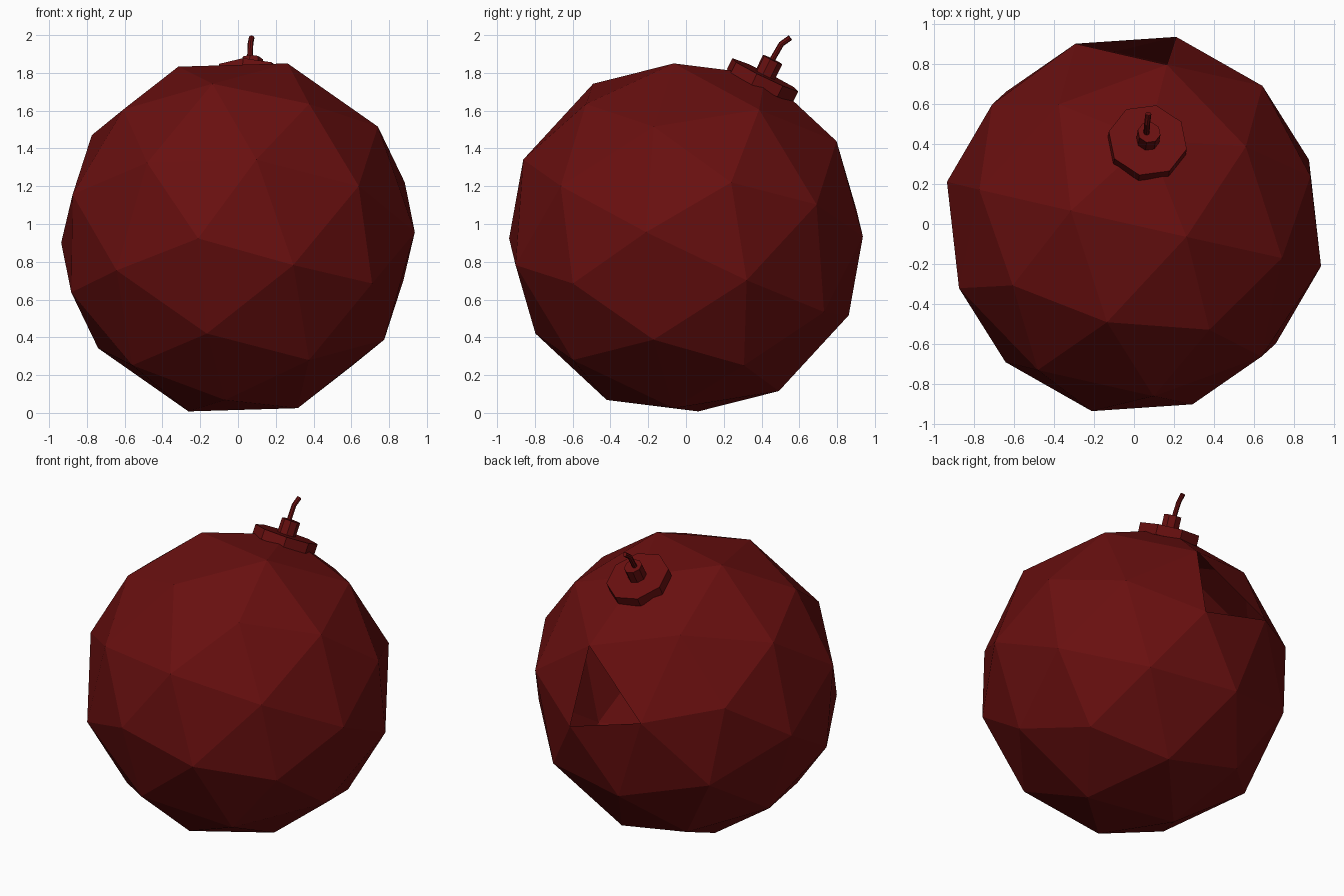
import bpy, bmesh, math
from mathutils import Matrix, Vector

if "Cube" in bpy.data.objects:
    bpy.data.objects.remove(bpy.data.objects["Cube"])

red = bpy.data.materials.new("dark_red")
red.diffuse_color = (0.14, 0.0048, 0.0048, 1)
red.use_nodes = True
red.node_tree.nodes["Principled BSDF"].inputs["Base Color"].default_value = red.diffuse_color

# Tilted frame: local z runs through the cap, local x towards the back
centre = Vector((0, 0, 0.929))
axis = Vector((0.071, 0.431, 0.884)).normalized()
back = Vector((0.22, 0.975, 0.0))
side = (back - axis * back.dot(axis)).normalized()
frame = Matrix((side, axis.cross(side), axis)).transposed().to_4x4()
frame.translation = centre


def finish(name, bm):
    mesh = bpy.data.meshes.new(name)
    bm.to_mesh(mesh)
    bm.free()
    mesh.materials.append(red)
    obj = bpy.data.objects.new(name, mesh)
    bpy.context.collection.objects.link(obj)
    return obj


def disc(name, radius, low, high):
    """Eight-sided cylinder along the tilted axis, between two distances from the centre."""
    bm = bmesh.new()
    bmesh.ops.create_cone(bm, cap_ends=True, segments=8, radius1=radius, radius2=radius,
                          depth=high - low,
                          matrix=frame @ Matrix.Translation((0, 0, (low + high) / 2)))
    return finish(name, bm)


# Faceted hollow shell with one facet missing at the back
bm = bmesh.new()
bmesh.ops.create_icosphere(bm, subdivisions=2, radius=0.96, matrix=frame)
gap = Vector((0.03, 0.877, 0.21))
missing = min(bm.faces, key=lambda f: (f.calc_center_median() - centre - gap).length)
bmesh.ops.delete(bm, geom=[missing], context='FACES')
finish("shell", bm)

# Cap and stem
disc("cap", 0.2, 0.895, 0.96)
disc("stem", 0.058, 0.95, 1.05)

# Bent fuse: rings swept along a short path
path = [Vector(p) for p in ((0.062, 0.445, 1.85), (0.066, 0.505, 1.953), (0.072, 0.552, 1.986))]
bm = bmesh.new()
rings = []
for i, p in enumerate(path):
    d = (path[min(i + 1, 2)] - path[max(i - 1, 0)]).normalized()
    u = Vector((1, 0, 0))
    u = (u - d * u.dot(d)).normalized()
    v = d.cross(u)
    rings.append([bm.verts.new(p + 0.015 * (u * math.cos(a) + v * math.sin(a)))
                  for a in (k * math.tau / 8 for k in range(8))])
for lo, hi in zip(rings, rings[1:]):
    for k in range(8):
        n = (k + 1) % 8
        bm.faces.new((lo[k], lo[n], hi[n], hi[k]))
bm.faces.new(rings[0][::-1])
bm.faces.new(rings[-1])
finish("fuse", bm)
